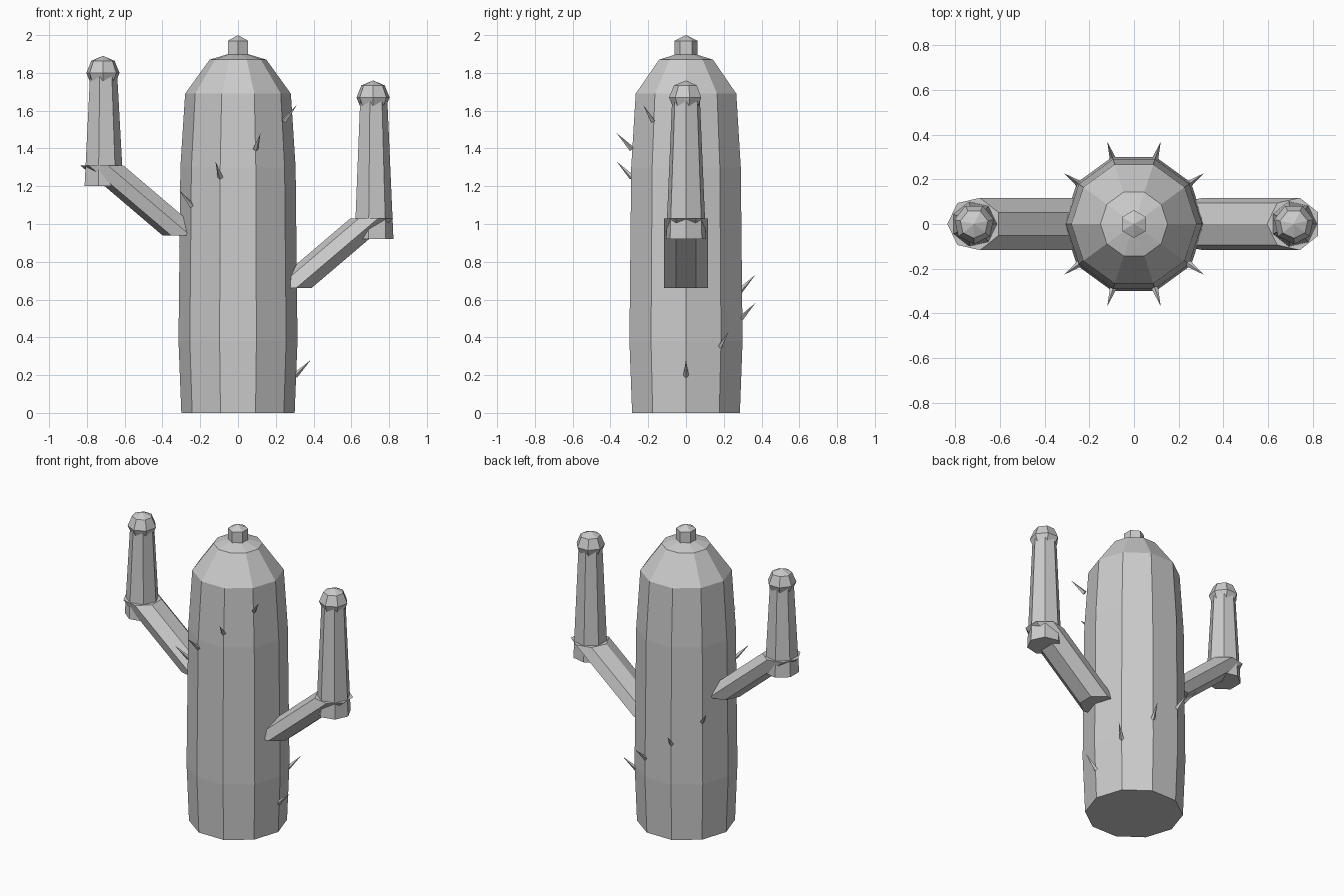
import bpy
import bmesh
from math import cos, sin, pi, radians
from mathutils import Vector, Matrix

cube = bpy.data.objects.get("Cube")
if cube:
    bpy.data.objects.remove(cube, do_unlink=True)

# Single plain grey for the whole plant
grey = bpy.data.materials.new("plain_grey")
grey.use_nodes = True
colour = (0.6, 0.6, 0.6, 1)
grey.diffuse_color = colour
grey.node_tree.nodes["Principled BSDF"].inputs["Base Color"].default_value = colour


def add_object(name, bm):
    bmesh.ops.recalc_face_normals(bm, faces=bm.faces)
    mesh = bpy.data.meshes.new(name)
    bm.to_mesh(mesh)
    bm.free()
    mesh.materials.append(grey)
    obj = bpy.data.objects.new(name, mesh)
    bpy.context.collection.objects.link(obj)
    return obj


def loft(name, sides, rings, start=0.0, apex=None):
    """Join horizontal polygon rings (x, z, radius), closing with a cap or a point."""
    bm = bmesh.new()
    angles = [start + 2 * pi * i / sides for i in range(sides)]
    loops = [[bm.verts.new((x + r * cos(a), r * sin(a), z)) for a in angles]
             for x, z, r in rings]
    for low, high in zip(loops, loops[1:]):
        for i in range(sides):
            j = (i + 1) % sides
            bm.faces.new((low[i], low[j], high[j], high[i]))
    bm.faces.new(loops[0])
    if apex is None:
        bm.faces.new(loops[-1])
    else:
        tip = bm.verts.new((rings[-1][0], 0, apex))
        for i in range(sides):
            bm.faces.new((loops[-1][i], loops[-1][(i + 1) % sides], tip))
    return add_object(name, bm)


# Ten-sided trunk with a faceted shoulder
loft("trunk", 10, [(0, 0, 0.30), (0, 0.38, 0.315), (0, 1.3, 0.305),
                   (0, 1.69, 0.28), (0, 1.87, 0.15)], apex=1.915)

# Six-sided bud on the crown
loft("crown_bud", 6, [(0, 1.88, 0.062), (0, 1.97, 0.062)], start=pi / 2, apex=2.0)


# Arms: slanted branch, tapered upright, and rounded tip
def add_arm(label, side, branch_z, upright_top):
    elbow = side * 0.715
    loft(label + "_arm_branch", 7, [(side * 0.28, branch_z, 0.12),
                                    (elbow, branch_z + 0.37, 0.12)], start=pi)
    loft(label + "_arm_upright", 7, [(elbow, branch_z + 0.26, 0.108),
                                     (elbow, upright_top, 0.075)])
    bm = bmesh.new()
    bmesh.ops.create_uvsphere(bm, u_segments=7, v_segments=4, radius=0.09,
                              matrix=Matrix.Translation((elbow, 0, upright_top))
                              @ Matrix.Rotation(pi, 4, "Z"))
    add_object(label + "_arm_tip", bm)


add_arm("left", 1, 0.66, 1.67)
add_arm("right", -1, 0.94, 1.80)

# Spines climb the trunk edges in a spiral, tilted upward
for i in range(10):
    turn = radians(36 * i)
    out = Vector((cos(turn), sin(turn), 0))
    base = out * 0.305 + Vector((0, 0, 0.2 + 0.15 * i))
    tilt = (out + Vector((0, 0, 1))).normalized()
    place = Matrix.Translation(base + tilt * 0.055) @ tilt.to_track_quat("Z", "Y").to_matrix().to_4x4()
    bm = bmesh.new()
    bmesh.ops.create_cone(bm, cap_ends=True, segments=4, radius1=0.015,
                          radius2=0, depth=0.12, matrix=place)
    add_object(f"spine_{i + 1}", bm)
